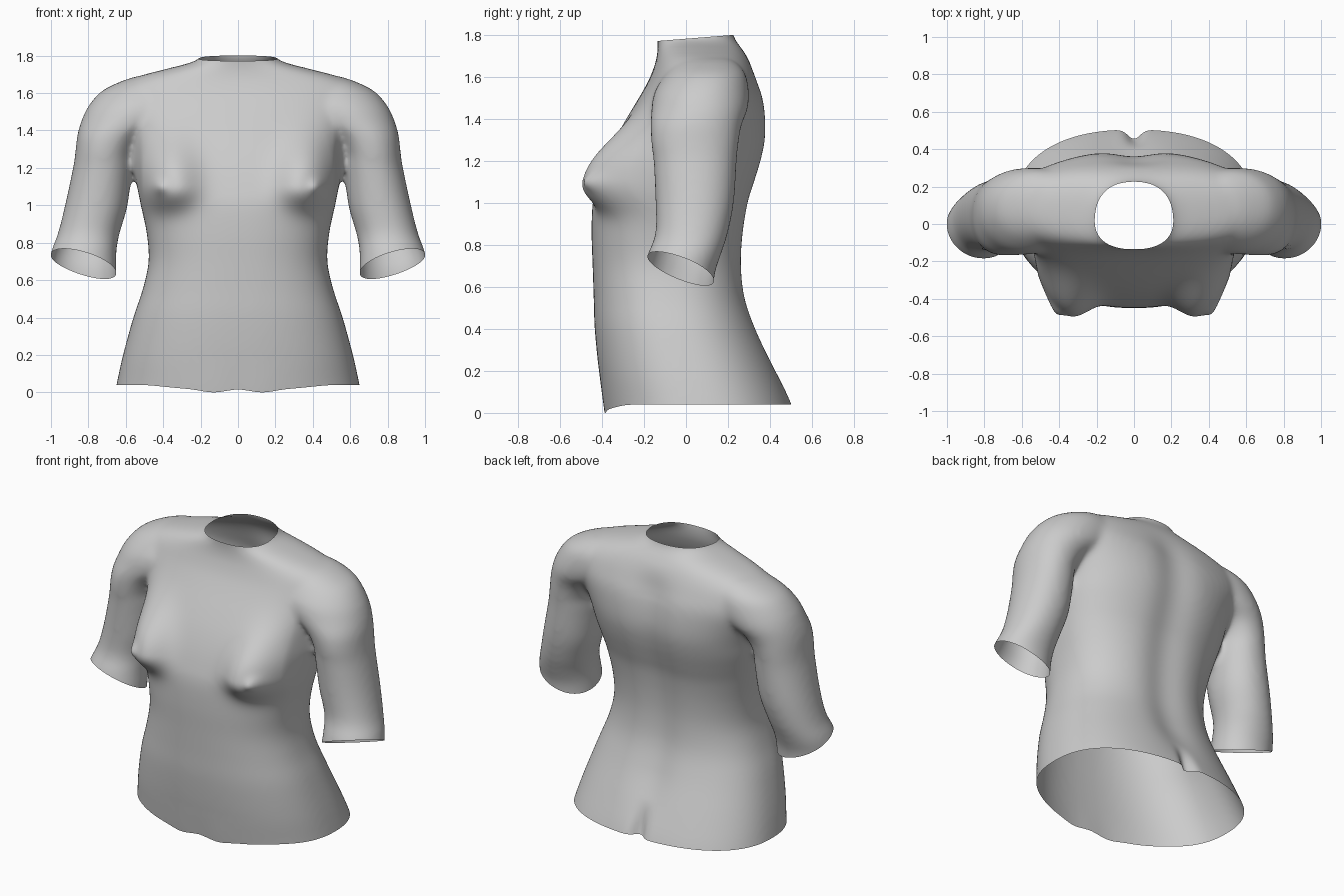
import bpy, bmesh, math
from mathutils import Vector

if "Cube" in bpy.data.objects:
    bpy.data.objects.remove(bpy.data.objects["Cube"])

bm = bmesh.new()


def catmull(a, b, c, d, t):
    return [0.5 * (2*q + (r-p)*t + (2*p-5*q+4*r-s)*t*t + (3*q-p-3*r+s)*t**3)
            for p, q, r, s in zip(a, b, c, d)]


def loft(rows, power, sign=1, seg=64, sub=4):
    """Closed loft of level sections: (z, x_min, x_max, y_front, y_back)."""
    ext = [rows[0]] + rows + [rows[-1]]
    fine = [catmull(*ext[i:i+4], k/sub) for i in range(len(rows)-1) for k in range(sub)]
    fine.append(rows[-1])
    rings = []
    for z, x0, x1, y0, y1 in fine:
        ring = []
        for k in range(seg):
            a = 2*math.pi*k/seg
            c, s = math.cos(a), math.sin(a)
            px = math.copysign(abs(c)**(2/power), c)
            py = math.copysign(abs(s)**(2/power), s)
            ring.append(bm.verts.new((sign*((x0+x1)/2 + px*(x1-x0)/2),
                                      (y0+y1)/2 + py*(y1-y0)/2, z)))
        rings.append(ring)
    faces = [bm.faces.new(rings[0]), bm.faces.new(rings[-1])]
    for r, q in zip(rings, rings[1:]):
        for k in range(seg):
            j = (k+1) % seg
            faces.append(bm.faces.new((r[k], r[j], q[j], q[k])))
    bmesh.ops.recalc_face_normals(bm, faces=faces)


# torso: z, half width, front, back
torso = [(-.12, .68, -.37, .56), (.04, .65, -.39, .505), (.2, .615, -.415, .435),
         (.4, .56, -.435, .345), (.55, .51, -.44, .295), (.7, .478, -.445, .28),
         (.85, .488, -.45, .287), (1.0, .52, -.445, .31), (1.1, .54, -.42, .34),
         (1.2, .56, -.385, .37), (1.3, .575, -.34, .39), (1.4, .61, -.285, .39),
         (1.5, .66, -.225, .375), (1.58, .68, -.18, .345), (1.64, .64, -.155, .32),
         (1.69, .53, -.14, .295), (1.73, .38, -.135, .27), (1.77, .235, -.135, .24),
         (1.82, .185, -.14, .22), (1.95, .19, -.15, .22)]
loft([(z, -w, w, f, b) for z, w, f, b in torso], 2.35)

# arms, reaching into the shoulders: z, inner, outer, front, back
arm = [(1.69, .36, .54, .0, .2), (1.665, .3, .62, -.05, .245), (1.61, .26, .73, -.10, .285),
       (1.53, .27, .80, -.15, .30), (1.45, .36, .838, -.165, .295), (1.37, .5, .86, -.17, .265),
       (1.28, .56, .87, -.165, .25), (1.2, .567, .882, -.155, .242),
       (1.0, .59, .925, -.145, .228), (.85, .633, .963, -.147, .198), (.75, .65, 1.0, -.185, .165),
       (.65, .65, 1.015, -.21, .135), (.5, .65, 1.02, -.22, .13)]
for sign in (1, -1):
    loft(arm, 2.1, sign)

mesh = bpy.data.meshes.new("torso")
bm.to_mesh(mesh)
bm.free()
obj = bpy.data.objects.new("torso", mesh)
bpy.context.collection.objects.link(obj)

# fuse torso and arms into one smooth skin
rem = obj.modifiers.new("fuse", 'REMESH')
rem.mode = 'VOXEL'
rem.voxel_size = .0145
smo = obj.modifiers.new("smooth", 'SMOOTH')
smo.factor = .5
smo.iterations = 20
skin = bpy.data.meshes.new_from_object(obj.evaluated_get(bpy.context.evaluated_depsgraph_get()))
obj.modifiers.clear()
obj.data = skin

bm = bmesh.new()
bm.from_mesh(skin)


def bump(d, s):
    return math.exp(-(d/s)**2)


def ramp(v, a, b):
    t = min(1, max(0, (v-a)/(b-a)))
    return t*t*(3-2*t)


# breasts, spine groove and buttock cleft
for v in bm.verts:
    x, y, z = abs(v.co.x), v.co.y, v.co.z
    if y < 0:
        w = ramp(-y, .05, .2) * (1-ramp(x, .51, .555))
        dx, dz = x-.385, z-1.11
        r = math.hypot(dx/.165, dz/(.24 if dz > 0 else .125))
        v.co.y -= w*(.14*math.exp(-r**2.5)
                     + .03*bump(x-.42, .04)*bump(z-1.1, .04))
    else:
        w = ramp(y, .1, .25)
        v.co.y -= w*(.03*bump(x, .13)*(1-ramp(z, 1.5, 1.7))*ramp(z, .05, .4)
                     + .05*bump(x, .045)*(1-ramp(z, .03, .25)))


def cut(geom_test, co, no):
    faces = [f for f in bm.faces if geom_test(f.calc_center_median())]
    verts = {v for f in faces for v in f.verts}
    edges = {e for f in faces for e in f.edges}
    bmesh.ops.bisect_plane(bm, geom=list(verts)+list(edges)+faces, plane_co=co,
                           plane_no=no, clear_outer=True)


# openings: hem, neck, sleeves
cut(lambda c: True, (0, 0, .04), (0, 0, -1))
cut(lambda c: c.z > 1.6, (0, .04, 1.786), (0, -.08, 1))
for s in (1, -1):
    cut(lambda c: .44 < c.z < .95 and s*c.x > .575, (s*.83, -.03, .692),
        Vector((s*.32, -.40, -1)))

# front hem dips slightly
for v in bm.verts:
    if v.co.z < .2 and v.co.y < -.2:
        x = abs(v.co.x)
        v.co.z -= (1-ramp(v.co.z, .04, .2)) * ramp(-v.co.y, .2, .36) * (
            .022*(1-ramp(x, .2, .6)) + .018*bump(x-.13, .09))

bmesh.ops.recalc_face_normals(bm, faces=bm.faces)
for f in bm.faces:
    f.smooth = True
bm.to_mesh(skin)
bm.free()
